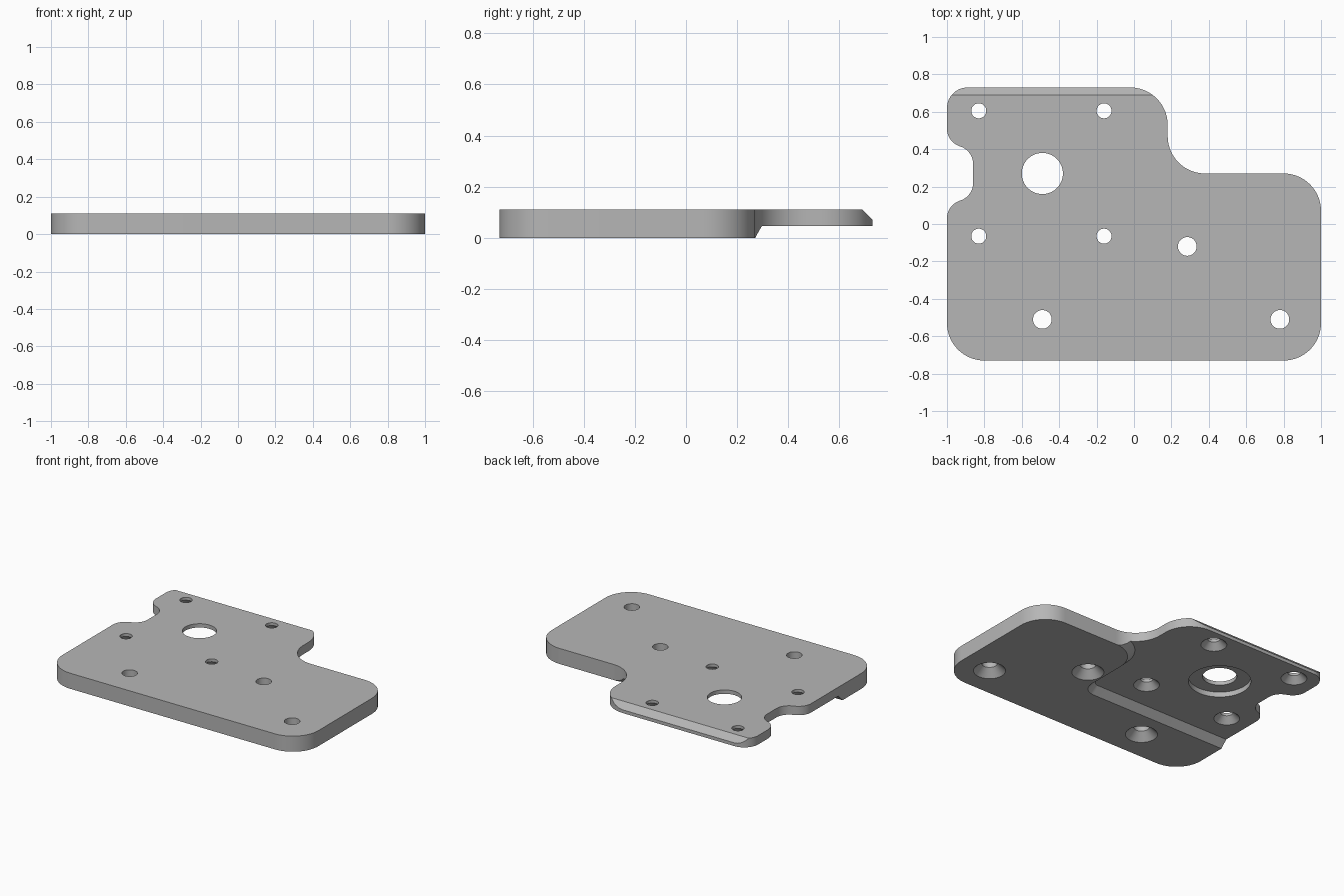
import bpy, bmesh, math
from mathutils import Vector

old = bpy.data.objects.get("Cube")
if old:
    bpy.data.objects.remove(old, do_unlink=True)

TOP, FLOOR = 0.11, 0.047   # top face and raised underside heights

grey = bpy.data.materials.new("plain grey")
grey.use_nodes = True
colour = (0.47, 0.47, 0.47, 1)
grey.diffuse_color = colour
grey.node_tree.nodes["Principled BSDF"].inputs["Base Color"].default_value = colour


def rounded(corners, steps=14):
    """Outline through (x, y, radius) corners, with each corner filleted."""
    points = []
    for i, (x, y, r) in enumerate(corners):
        p = Vector((x, y))
        if r == 0:
            points.append(p)
            continue
        a = (Vector(corners[i - 1][:2]) - p).normalized()
        b = (Vector(corners[(i + 1) % len(corners)][:2]) - p).normalized()
        half = a.angle(b) / 2
        centre = p + (a + b).normalized() * r / math.sin(half)
        start = p + a * r / math.tan(half) - centre
        end = p + b * r / math.tan(half) - centre
        sweep = math.atan2(start.x * end.y - start.y * end.x, start.dot(end))
        for k in range(steps + 1):
            t = sweep * k / steps
            c, s = math.cos(t), math.sin(t)
            points.append(centre + Vector((start.x * c - start.y * s,
                                           start.x * s + start.y * c)))
    return points


def circle(x, y, r, n=48):
    return [Vector((x + r * math.cos(2 * math.pi * k / n),
                    y + r * math.sin(2 * math.pi * k / n))) for k in range(n)]


def loft(name, levels):
    """Closed solid through a stack of (z, outline) levels."""
    bm = bmesh.new()
    rings = [[bm.verts.new((p.x, p.y, z)) for p in pts] for z, pts in levels]
    bm.faces.new(rings[0][::-1])
    bm.faces.new(rings[-1])
    for low, high in zip(rings, rings[1:]):
        for i in range(len(low)):
            j = (i + 1) % len(low)
            bm.faces.new((low[i], low[j], high[j], high[i]))
    bmesh.ops.recalc_face_normals(bm, faces=bm.faces)
    mesh = bpy.data.meshes.new(name)
    bm.to_mesh(mesh)
    bm.free()
    mesh.materials.append(grey)
    obj = bpy.data.objects.new(name, mesh)
    bpy.context.collection.objects.link(obj)
    return obj


# Plate outline, with the rounded notch in its side
plate = loft("mounting_plate", [(z, rounded([
    (-1, -0.73, 0.2), (1, -0.73, 0.2), (1, 0.27, 0.2), (0.18, 0.27, 0.2),
    (0.18, 0.73, 0.2), (-1, 0.73, 0.11), (-1, 0.437, 0.1),
    (-0.86, 0.393, 0.1), (-0.86, 0.147, 0.1), (-1, 0.103, 0.1)])) for z in (0, TOP)])


def pocket(d):
    """Underside pocket outline, drawn in by d."""
    return rounded([(-1.2, -0.32 + d, 0), (0.17 - d, -0.32 + d, 0.1 - d),
                    (0.17 - d, 0.272 + d, 0.21 + d), (1.2, 0.272 + d, 0),
                    (1.2, 1, 0), (-1.2, 1, 0)])


def bevel(y):
    return rounded([(-1.2, y, 0), (1.2, y, 0), (1.2, 1, 0), (-1.2, 1, 0)])


def screw_hole(x, y, base, r, wide):
    """Through hole with a countersink opening on the underside."""
    cone = wide - r
    return loft("screw_hole_cutter", [
        (base - 0.01, circle(x, y, wide + 0.01)), (base + cone, circle(x, y, r)),
        (TOP + 0.05, circle(x, y, r))])


# Sloped pocket, back bevel and counterbored centre hole
cutters = [
    loft("pocket_cutter", [(-0.02, pocket(-0.02)), (FLOOR, pocket(FLOOR))]),
    loft("bevel_cutter", [(0.05, bevel(0.75)), (0.15, bevel(0.65))]),
    loft("counterbore_cutter", [(-0.05, circle(-0.49, 0.27, 0.2, 64)),
                                (0.083, circle(-0.49, 0.27, 0.2, 64))]),
    loft("centre_hole_cutter", [(-0.05, circle(-0.49, 0.27, 0.11, 64)),
                                (0.2, circle(-0.49, 0.27, 0.11, 64))]),
]
# Four small screw holes in the thin part, three larger ones in the thick part
for x in (-0.83, -0.16):
    for y in (-0.065, 0.605):
        cutters.append(screw_hole(x, y, FLOOR, 0.04, 0.083))
for x, y in ((-0.49, -0.51), (0.78, -0.51), (0.285, -0.12)):
    cutters.append(screw_hole(x, y, 0, 0.05, 0.103))

bpy.ops.object.select_all(action="DESELECT")
bpy.context.view_layer.objects.active = plate
plate.select_set(True)
for cutter in cutters:
    cutter.hide_render = True
    cut = plate.modifiers.new("cut", "BOOLEAN")
    cut.operation, cut.solver, cut.object = "DIFFERENCE", "EXACT", cutter
    bpy.ops.object.modifier_apply(modifier=cut.name)
    bpy.data.objects.remove(cutter, do_unlink=True)

bpy.ops.object.shade_smooth_by_angle(angle=math.radians(25))
